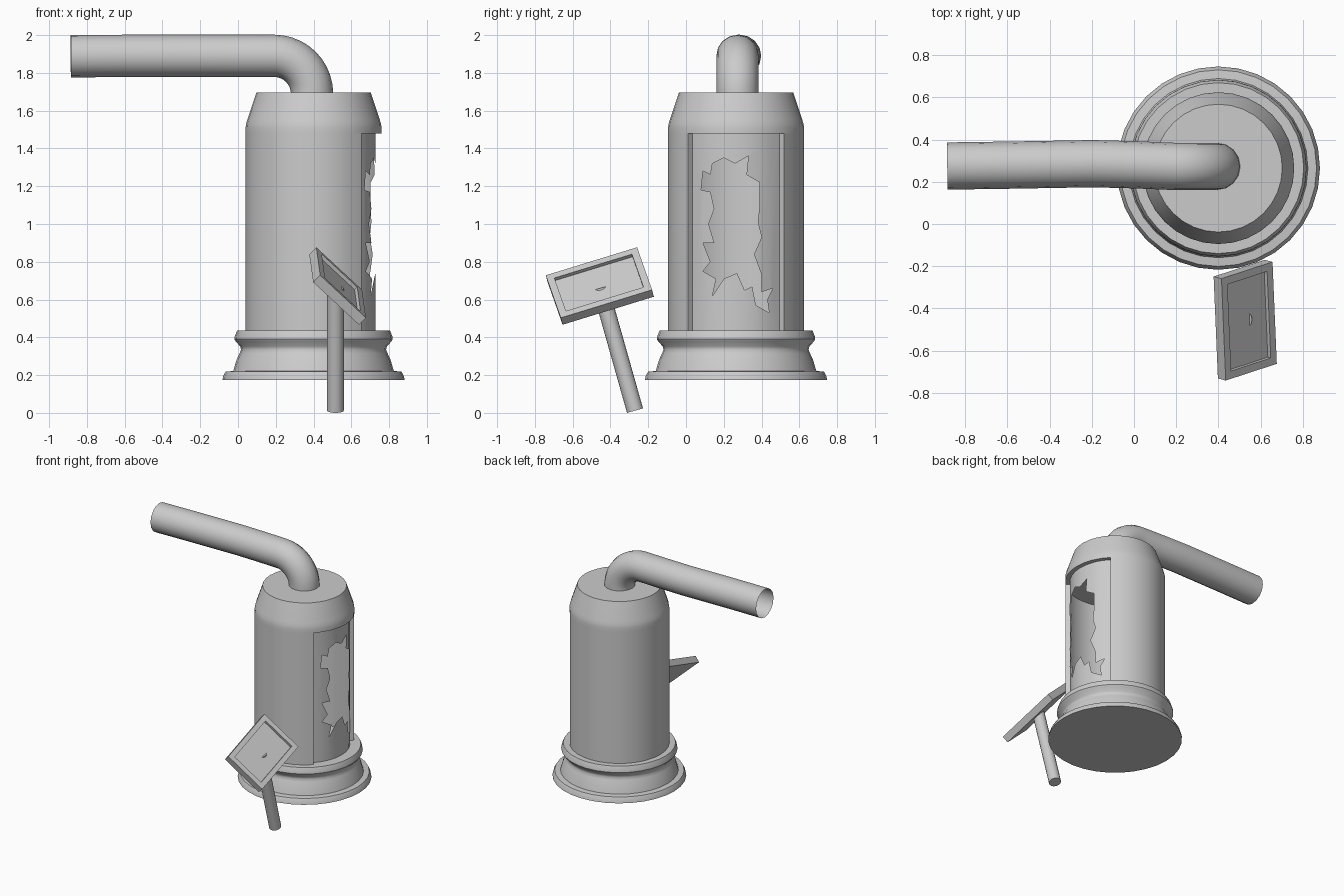
import bpy, bmesh
from math import sin, cos, pi, radians
from mathutils import Vector, Matrix

old = bpy.data.objects.get("Cube")
if old:
    bpy.data.objects.remove(old, do_unlink=True)

CENTRE = Vector((0.4, 0.265, 0))   # axis of the tank
SEGS = 32
HALF = radians(45)                 # half width of the window opening
R_BODY, R_GLASS = 0.36, 0.327
Z_LOW, Z_HIGH = 0.435, 1.48

grey = bpy.data.materials.new("plain grey")
grey.use_nodes = True
GREY = (0.6, 0.6, 0.6, 1)
grey.diffuse_color = GREY
grey.node_tree.nodes["Principled BSDF"].inputs["Base Color"].default_value = GREY


def add_object(name, mesh, angle=35):
    mesh.materials.clear()
    mesh.materials.append(grey)
    ob = bpy.data.objects.new(name, mesh)
    bpy.context.collection.objects.link(ob)
    bpy.ops.object.select_all(action='DESELECT')
    bpy.context.view_layer.objects.active = ob
    ob.select_set(True)
    bpy.ops.object.shade_smooth_by_angle(angle=radians(angle))
    return ob


def finish(bm, name, angle=35):
    mesh = bpy.data.meshes.new(name)
    bm.to_mesh(mesh)
    bm.free()
    return add_object(name, mesh, angle)


def polar(r, a, z):
    return CENTRE + Vector((r * cos(a), r * sin(a), z))


def lathe(name, profile, angle=35):
    """Closed solid of revolution with flat ends."""
    bm = bmesh.new()
    rings = [[bm.verts.new(polar(r, 2 * pi * i / SEGS, z)) for i in range(SEGS)]
             for r, z in profile]
    for low, high in zip(rings, rings[1:]):
        for i in range(SEGS):
            j = (i + 1) % SEGS
            bm.faces.new((low[i], low[j], high[j], high[i]))
    bm.faces.new(rings[0][::-1])
    bm.faces.new(rings[-1])
    return finish(bm, name, angle)


# Moulded base and tapered cap
lathe("base", [(0.482, 0.175), (0.478, 0.195), (0.466, 0.218), (0.425, 0.222),
               (0.408, 0.28), (0.392, 0.315), (0.384, 0.335), (0.388, 0.352),
               (0.412, 0.378), (0.419, 0.39), (0.417, 0.405), (0.405, Z_LOW)])
lathe("cap", [(R_BODY, Z_HIGH), (R_BODY, 1.51), (0.357, 1.53), (0.35, 1.555),
              (0.303, 1.695)])

# Tank wall, open towards the window, with short radial returns
bm = bmesh.new()
steps = SEGS * 3 // 4
angles = [HALF + (2 * pi - 2 * HALF) * i / steps for i in range(steps + 1)]
plan = ([(R_GLASS, HALF)] + [(R_BODY, a) for a in angles] + [(R_GLASS, -HALF)])
columns = [[bm.verts.new(polar(r, a, z)) for z in (Z_LOW, Z_HIGH)] for r, a in plan]
for a, b in zip(columns, columns[1:]):
    bm.faces.new((a[0], b[0], b[1], a[1]))
finish(bm, "tank_wall")

# Curved glass with a jagged hole: filled flat, sliced, then wrapped round the axis
HOLE = [(14, 132), (20, 135), (26, 132), (33, 136), (32, 126), (39, 122), (39, 110),
        (38, 101), (40, 93), (36, 84), (40, 73), (40, 64), (46, 66), (43, 60),
        (44, 53), (37, 57), (35, 67), (31, 65), (27, 74), (20, 71), (14, 62),
        (16, 71), (9, 75), (13, 80), (9, 90), (15, 90), (12, 100), (15, 108),
        (13, 117), (8, 118), (9, 128), (13, 126)]
from math import asin
bm = bmesh.new()
hole = [(asin((y / 100 - CENTRE.y) / R_GLASS), z / 100) for y, z in HOLE]
frame = [(-HALF, Z_LOW), (HALF, Z_LOW), (HALF, Z_HIGH), (-HALF, Z_HIGH)]
edges = []
for loop in (frame, hole):
    verts = [bm.verts.new((a, z, 0)) for a, z in loop]
    edges += [bm.edges.new((verts[i - 1], verts[i])) for i in range(len(verts))]
bmesh.ops.triangle_fill(bm, edges=edges, use_beauty=True, normal=(0, 0, 1))
for i in range(1, SEGS // 4):
    bmesh.ops.bisect_plane(bm, geom=bm.verts[:] + bm.edges[:] + bm.faces[:],
                           plane_co=(-HALF + 2 * pi * i / SEGS, 0, 0),
                           plane_no=(1, 0, 0))
for v in bm.verts:
    v.co = polar(R_GLASS, v.co.x, v.co.y)
finish(bm, "broken_glass")

# Open bent pipe
BEND = 0.2
path = [(-0.885, 0.275, 1.888), (-0.6, 0.279, 1.89), (-0.2, 0.286, 1.89),
        (0.0, 0.281, 1.89)]
for i in range(11):
    a = pi / 2 * (1 - i / 10)
    path.append((0.192 + BEND * cos(a), 0.273, 1.69 + BEND * sin(a)))
path.append((0.392, 0.273, 1.66))
curve = bpy.data.curves.new("pipe_path", 'CURVE')
curve.dimensions = '3D'
curve.bevel_depth = 0.112
curve.bevel_resolution = 6
spline = curve.splines.new('POLY')
spline.points.add(len(path) - 1)
for point, co in zip(spline.points, path):
    point.co = (*co, 1)
helper = bpy.data.objects.new("pipe_path", curve)
bpy.context.collection.objects.link(helper)
bpy.context.view_layer.update()
mesh = bpy.data.meshes.new_from_object(
    helper.evaluated_get(bpy.context.evaluated_depsgraph_get()))
bpy.data.objects.remove(helper)
add_object("pipe", mesh, 50)

# Leaning sign board with a recessed panel
along = Vector((-0.04, 0.955, 0.293)).normalized()
normal = Vector((0.7, -0.18, 0.69))
normal = (normal - along * normal.dot(along)).normalized()
across = normal.cross(along)
face_centre = Vector((0.546, -0.461, 0.69))
THICK = 0.053
bm = bmesh.new()
bmesh.ops.create_cube(bm, size=1)
bmesh.ops.scale(bm, verts=bm.verts, vec=(0.506, 0.34, THICK))
bm.normal_update()
top = max(bm.faces, key=lambda f: f.normal.z)
bmesh.ops.inset_region(bm, faces=[top], thickness=0.054)
inner = bmesh.ops.extrude_discrete_faces(bm, faces=[top])["faces"][0]
bmesh.ops.translate(bm, verts=inner.verts, vec=(0, 0, -0.02))
axes = Matrix((along, across, normal)).transposed().to_4x4()
board = Matrix.Translation(face_centre - normal * THICK / 2) @ axes
bmesh.ops.transform(bm, matrix=board, verts=bm.verts)
finish(bm, "sign_board")

# Round post from the ground to the back of the board
foot = Vector((0.516, -0.27, 0.012))
head = face_centre - normal * THICK * 0.8
rod = head - foot
bm = bmesh.new()
bmesh.ops.create_cone(bm, cap_ends=True, segments=SEGS // 2, radius1=0.044,
                      radius2=0.044, depth=rod.length)
turn = rod.to_track_quat('Z', 'Y').to_matrix().to_4x4()
bmesh.ops.transform(bm, matrix=Matrix.Translation((foot + head) / 2) @ turn,
                    verts=bm.verts)
finish(bm, "sign_post")
